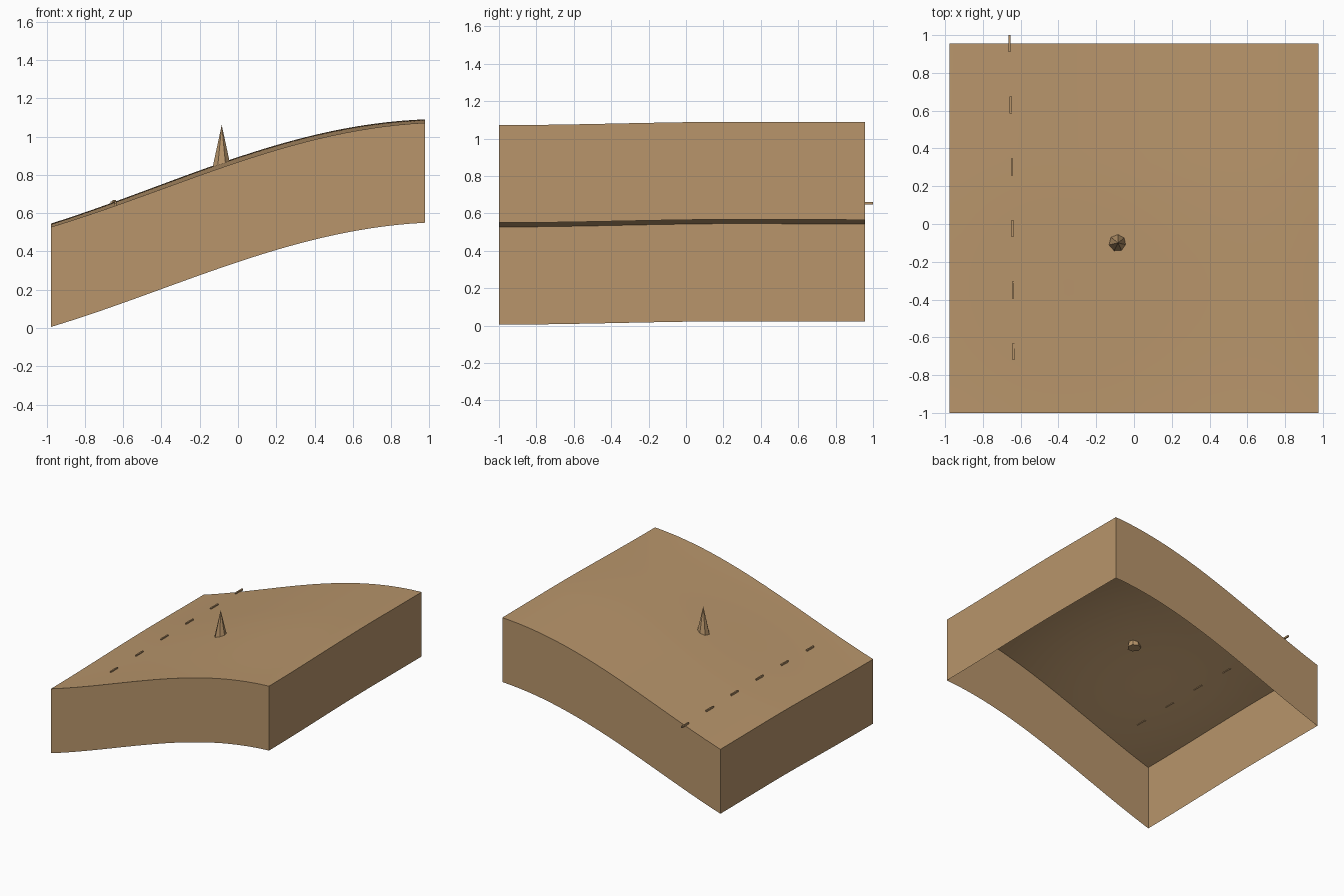
import bpy, bmesh, math
from mathutils import Matrix, Vector

cube = bpy.data.objects.get("Cube")
if cube:
    bpy.data.objects.remove(cube)

earth = bpy.data.materials.new("sandy_tan")
earth.use_nodes = True
colour = (0.479, 0.301, 0.147, 1)
earth.diffuse_color = colour
earth.node_tree.nodes["Principled BSDF"].inputs["Base Color"].default_value = colour

HALF = 0.978
Y_MID = -0.022
DEPTH = 0.522


def height(x, y):
    """Hill rising to the left side, with a faint swell towards the back."""
    slope = 0.203 + 0.35 * math.sin(1.04 * (x + 0.4))
    t = min(max((y + 1) / 1.3, 0), 1)
    swell = t * t * (3 - 2 * t) - 0.2 * max(y - 0.3, 0)
    return slope + DEPTH + swell * (0.018 + 0.008 * math.cos(1.6 * x))


def finish(name, bm, smooth=False):
    mesh = bpy.data.meshes.new(name)
    bm.to_mesh(mesh)
    bm.free()
    mesh.materials.append(earth)
    obj = bpy.data.objects.new(name, mesh)
    bpy.context.collection.objects.link(obj)
    if smooth:
        bpy.ops.object.select_all(action="DESELECT")
        obj.select_set(True)
        bpy.context.view_layer.objects.active = obj
        bpy.ops.object.shade_smooth_by_angle(angle=math.radians(30))
    return obj


# Hillside surface with a hanging skirt, open underneath
bm = bmesh.new()
bmesh.ops.create_grid(bm, x_segments=28, y_segments=28, size=HALF)
for v in bm.verts:
    v.co.y += Y_MID
    v.co.z = height(v.co.x, v.co.y)
rim = [e for e in bm.edges if e.is_boundary]
skirt = bmesh.ops.extrude_edge_only(bm, edges=rim)["geom"]
lower = [g for g in skirt if isinstance(g, bmesh.types.BMVert)]
bmesh.ops.translate(bm, verts=lower, vec=(0, 0, -DEPTH))
bmesh.ops.recalc_face_normals(bm, faces=bm.faces)
# Outward means the hillside faces up
bm.faces.ensure_lookup_table()
if bm.faces[0].normal.z < 0:
    bmesh.ops.reverse_faces(bm, faces=bm.faces)
finish("hillside", bm, smooth=True)

# Seven-sided spike, its foot sunk into the slope
bm = bmesh.new()
foot, tip = 0.825, 1.06
bmesh.ops.create_cone(
    bm, cap_ends=True, segments=7, radius1=0.052, radius2=0, depth=tip - foot,
    matrix=Matrix.Translation((-0.085, -0.1, (foot + tip) / 2))
    @ Matrix.Rotation(math.pi, 4, "Z"))
top_y = max(v.co.y for v in bm.verts)
if top_y < -0.05:
    bmesh.ops.rotate(bm, verts=bm.verts, cent=(-0.085, -0.1, 0),
                     matrix=Matrix.Rotation(math.pi, 3, "Z"))
finish("spike", bm)

# Row of short path markers lying along the slope
for i in range(6):
    t = i / 5
    y = -0.675 + 1.63 * t
    x = -0.639 - 0.021 * t * t
    z = height(x, y) + 0.004
    bm = bmesh.new()
    bmesh.ops.create_cube(bm, size=1)
    bmesh.ops.scale(bm, verts=bm.verts, vec=Vector((0.011, 0.09, 0.014)))
    bmesh.ops.translate(bm, verts=bm.verts, vec=(x, y, z))
    finish(f"path_marker_{i + 1}", bm)
